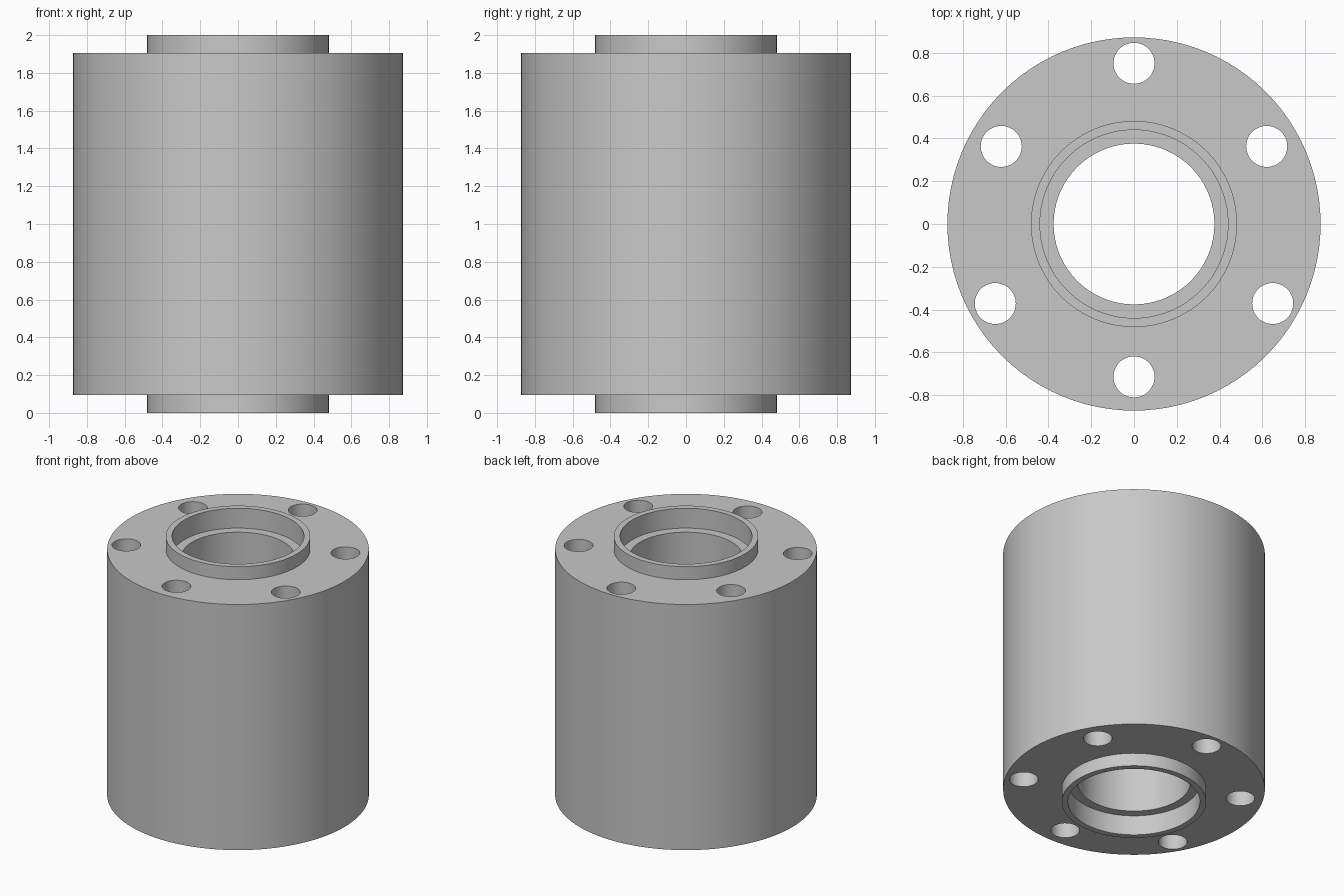
import bpy
import bmesh
import math
from mathutils import Matrix, Vector

cube = bpy.data.objects.get("Cube")
if cube:
    bpy.data.objects.remove(cube, do_unlink=True)

# Main dimensions
SEGMENTS = 96
HEIGHT = 2.0
BODY_R, COLLAR_R, RECESS_R, BORE_R, HOLE_R = 0.873, 0.482, 0.44, 0.376, 0.096
COLLAR_H, RECESS_D = 0.096, 0.146

# Single grey material
grey = bpy.data.materials.new("plain_grey")
grey.use_nodes = True
colour = (0.58, 0.58, 0.58, 1)
grey.diffuse_color = colour
grey.node_tree.nodes["Principled BSDF"].inputs["Base Color"].default_value = colour


def add_object(name, bm):
    bmesh.ops.recalc_face_normals(bm, faces=bm.faces)
    mesh = bpy.data.meshes.new(name)
    bm.to_mesh(mesh)
    bm.free()
    mesh.materials.append(grey)
    obj = bpy.data.objects.new(name, mesh)
    bpy.context.collection.objects.link(obj)
    return obj


def lathe(name, profile):
    """Spin a closed (radius, z) profile about the z axis."""
    bm = bmesh.new()
    verts = [bm.verts.new((r, 0, z)) for r, z in profile]
    edges = [bm.edges.new((v, verts[i - 1])) for i, v in enumerate(verts)]
    bmesh.ops.spin(bm, geom=verts + edges, cent=(0, 0, 0), axis=(0, 0, 1),
                   angle=math.tau, steps=SEGMENTS, use_merge=True)
    bmesh.ops.remove_doubles(bm, verts=bm.verts, dist=1e-5)
    return add_object(name, bm)


# Drum with a raised, recessed collar at each end and a central bore
lower = [(BORE_R, RECESS_D), (RECESS_R, RECESS_D), (RECESS_R, 0),
         (COLLAR_R, 0), (COLLAR_R, COLLAR_H), (BODY_R, COLLAR_H)]
upper = [(r, HEIGHT - z) for r, z in reversed(lower)]
drum = lathe("drum_body", lower + upper)

# Six bolt holes running through the whole drum
hole_centres = [(0, 0.752), (0, -0.715)]
for side in (-1, 1):
    hole_centres += [(side * 0.621, 0.363), (side * 0.649, -0.372)]
bm = bmesh.new()
for x, y in hole_centres:
    bmesh.ops.create_cone(bm, cap_ends=True, segments=48, radius1=HOLE_R,
                          radius2=HOLE_R, depth=HEIGHT * 1.2,
                          matrix=Matrix.Translation(Vector((x, y, HEIGHT / 2))))
cutter = add_object("bolt_hole_cutter", bm)
cutter.hide_render = True

cut = drum.modifiers.new("bolt_holes", "BOOLEAN")
cut.operation = "DIFFERENCE"
cut.solver = "EXACT"
cut.object = cutter

# Apply the cut, then smooth the round walls
bpy.ops.object.select_all(action="DESELECT")
drum.select_set(True)
bpy.context.view_layer.objects.active = drum
bpy.ops.object.modifier_apply(modifier=cut.name)
bpy.data.objects.remove(cutter, do_unlink=True)
bpy.ops.object.shade_smooth_by_angle(angle=math.radians(30))
